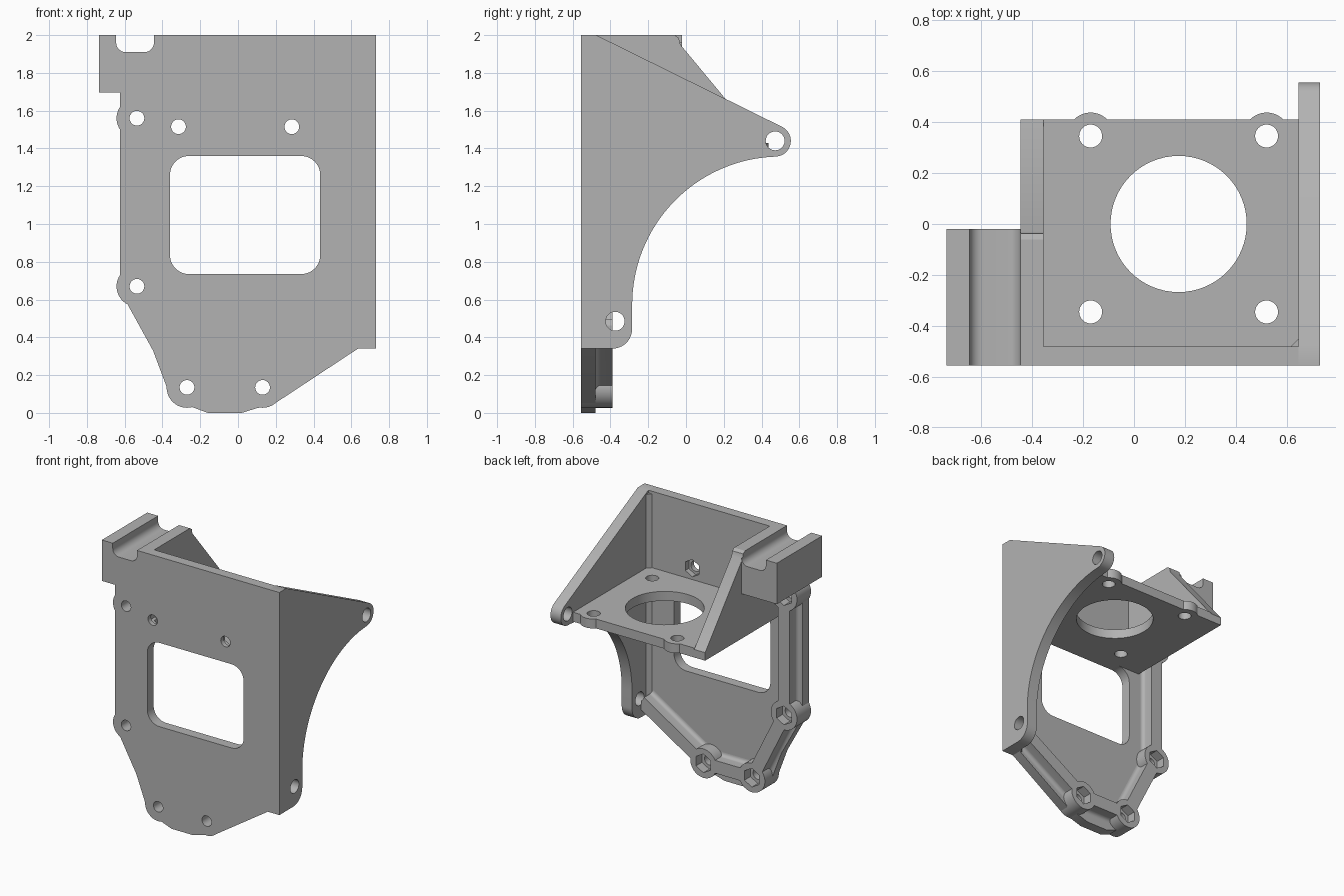
import bpy, bmesh, math
from mathutils import Vector

if "Cube" in bpy.data.objects:
    bpy.data.objects.remove(bpy.data.objects["Cube"])

grey = bpy.data.materials.new("plain_grey")
grey.diffuse_color = (0.45, 0.45, 0.45, 1)
grey.use_nodes = True
grey.node_tree.nodes["Principled BSDF"].inputs["Base Color"].default_value = grey.diffuse_color

FRONT, PLATE, RIM = -0.555, -0.48, -0.39   # depths: front face, plate back, rib and boss back


def arc(cu, cv, r, a0, a1, n=12):
    return [(cu + r * math.cos(math.radians(a0 + (a1 - a0) * i / n)),
             cv + r * math.sin(math.radians(a0 + (a1 - a0) * i / n))) for i in range(n + 1)]


def circle(cu, cv, r, n=40, turn=0):
    return arc(cu, cv, r, turn, turn + 360, n)[:-1]


def make(name, *prisms):
    """Object made of prisms (profile, axis, start, end)."""
    me = bpy.data.meshes.new(name)
    bm = bmesh.new()
    for pts, axis, a, b in prisms:
        place = {'x': lambda u, v: (a, u, v), 'y': lambda u, v: (u, a, v),
                 'z': lambda u, v: (u, v, a)}[axis]
        face = bm.faces.new([bm.verts.new(place(u, v)) for u, v in pts])
        ext = bmesh.ops.extrude_face_region(bm, geom=[face])
        move = Vector([b - a if k == axis else 0 for k in 'xyz'])
        bmesh.ops.translate(bm, vec=move,
                            verts=[g for g in ext['geom'] if isinstance(g, bmesh.types.BMVert)])
    bmesh.ops.recalc_face_normals(bm, faces=bm.faces)
    bm.to_mesh(me)
    bm.free()
    me.materials.append(grey)
    ob = bpy.data.objects.new(name, me)
    bpy.context.collection.objects.link(ob)
    return ob


def make_rib(name, p, q, base=0.075, top=0.048):
    """Raised rib with hollow fillets on both sides, running from p to q in the xz plane."""
    r = base - top
    half = arc(base, PLATE + r, r, 270, 180, 6) + [(top, RIM)]
    prof = half + [(-u, y) for u, y in reversed(half)]
    d = Vector((q[0] - p[0], q[1] - p[1])).normalized()
    bm = bmesh.new()
    ends = [[bm.verts.new((c[0] - d.y * u, y, c[1] + d.x * u)) for u, y in prof] for c in (p, q)]
    n = len(prof)
    for i in range(n):
        j = (i + 1) % n
        bm.faces.new((ends[0][i], ends[0][j], ends[1][j], ends[1][i]))
    bm.faces.new(ends[0])
    bm.faces.new(ends[1])
    bmesh.ops.recalc_face_normals(bm, faces=bm.faces)
    me = bpy.data.meshes.new(name)
    bm.to_mesh(me)
    bm.free()
    me.materials.append(grey)
    ob = bpy.data.objects.new(name, me)
    bpy.context.collection.objects.link(ob)
    return ob


# front plate
outline = [(-0.445, 2), (0.645, 2), (0.645, 0.34), (0.635, 0.34), (0.18, 0.04), (0.1, 0.025),
           (0.02, 0), (-0.16, 0), (-0.24, 0.03), (-0.36, 0.09), (-0.45, 0.33),
           (-0.585, 0.575), (-0.625, 0.61), (-0.625, 1.695), (-0.445, 1.695)]
parts = [make("front_plate", (outline, 'y', FRONT, PLATE))]

# right side wall with its curved arm
side = ([(FRONT, 0.34), (FRONT, 2), (-0.475, 2)] + arc(0.472, 1.44, 0.083, 64, -90, 16)
        + arc(0.5, 0.572, 0.785, 92, 180, 32) + arc(-0.39, 0.445, 0.105, 0, -90))
parts.append(make("side_wall", (side, 'x', 0.645, 0.73)))

# left gusset wall
gusset = [(PLATE, 1.36), (PLATE, 2), (-0.06, 2), (-0.038, 1.985), (-0.03, 1.95),
          (0.41, 1.42), (0.41, 1.36)]
parts.append(make("left_wall", (gusset, 'x', -0.445, -0.355)))

# shelf with two rounded lobes on the back edge
shelf = ([(-0.355, PLATE), (0.645, PLATE), (0.645, 0.41)] + arc(0.52, 0.345, 0.092, 45, 135)
         + arc(-0.17, 0.345, 0.092, 45, 135) + [(-0.355, 0.41)])
parts.append(make("shelf", (shelf, 'z', 1.36, 1.43)))

# notched block at the upper left
block = ([(-0.735, 1.695), (-0.445, 1.695)] + arc(-0.495, 1.96, 0.05, 0, -90, 8)
         + arc(-0.595, 1.96, 0.05, -90, -180, 8) + [(-0.645, 2), (-0.735, 2)])
parts.append(make("notched_block", (block, 'y', FRONT, -0.02)))

# small fillet in the inner corner
corner = [(0.645, PLATE), (0.615, PLATE), (0.645, -0.45)]
parts.append(make("corner_fillet", (corner, 'z', 0.34, 1.98)))

# bosses and the ribs that join them
bosses = [(-0.535, 1.56), (-0.535, 0.67), (-0.27, 0.135), (0.13, 0.135)]
for i, (x, z) in enumerate(bosses):
    parts.append(make(f"boss_{i + 1}", (circle(x, z, 0.108), 'y', FRONT, RIM)))
path = [(-0.535, 1.695)] + bosses + [(0.645, 0.455)]
for i in range(len(path) - 1):
    parts.append(make_rib(f"rib_{i + 1}", path[i], path[i + 1]))

# cutters: window, round holes, hexagonal nut pockets
window = (arc(0.335, 1.26, 0.1, 0, 90) + arc(-0.26, 1.26, 0.1, 90, 180)
          + arc(-0.26, 0.835, 0.1, 180, 270) + arc(0.335, 0.835, 0.1, 270, 360))
upper = [(-0.315, 1.515), (0.285, 1.515)]
round_holes = [(circle(x, z, 0.039, 32), 'y', -0.65, -0.3) for x, z in bosses + upper]
round_holes += [(circle(x, y, 0.045, 32), 'z', 1.3, 1.5)
                for x in (-0.17, 0.52) for y in (-0.345, 0.345)]
round_holes += [(circle(0.175, 0, 0.267, 64), 'z', 1.3, 1.5),
                (circle(0.472, 1.44, 0.05, 32), 'x', 0.64, 0.8),
                (circle(-0.375, 0.485, 0.05, 32), 'x', 0.64, 0.8),
                (window, 'y', -0.65, -0.47)]
pockets = [(circle(x, z, 0.07, 6, 30), 'y', -0.46, -0.3) for x, z in bosses]
pockets += [(circle(x, z, 0.065, 6, 30), 'y', -0.52, -0.45) for x, z in upper]
cutters = [make("hole_cutter", *round_holes), make("pocket_cutter", *pockets)]

for ob in parts:
    bpy.ops.object.select_all(action='DESELECT')
    bpy.context.view_layer.objects.active = ob
    ob.select_set(True)
    for c in cutters:
        m = ob.modifiers.new("cut", 'BOOLEAN')
        m.operation, m.solver, m.object = 'DIFFERENCE', 'EXACT', c
        bpy.ops.object.modifier_apply(modifier=m.name)
    bpy.ops.object.shade_smooth_by_angle(angle=math.radians(30))
for c in cutters:
    bpy.data.objects.remove(c)
